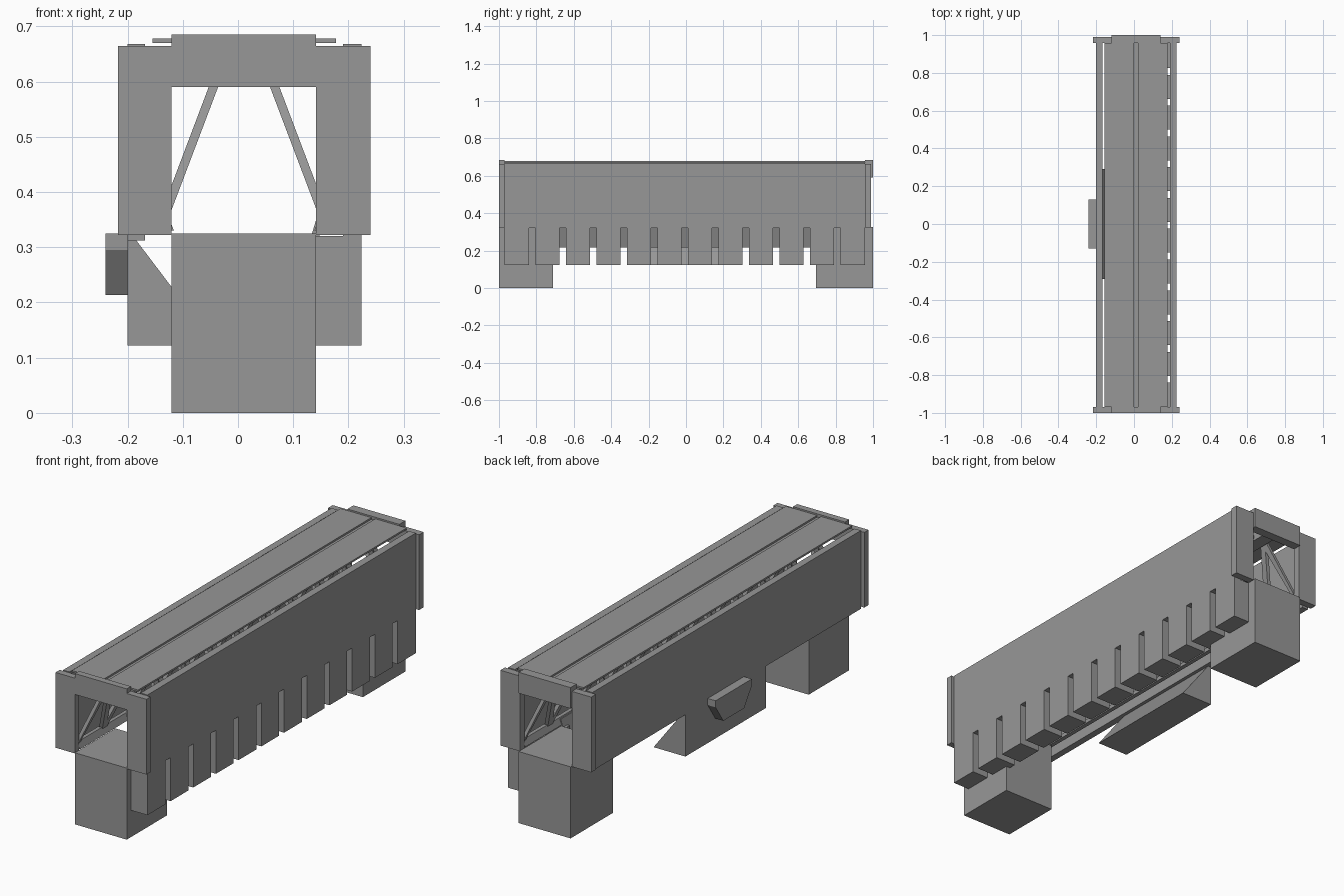
import bpy, math
from mathutils import Vector

if "Cube" in bpy.data.objects:
    bpy.data.objects.remove(bpy.data.objects["Cube"], do_unlink=True)

grey = bpy.data.materials.new("plain_grey")
grey.use_nodes = True
colour = (0.31, 0.31, 0.31, 1)
grey.diffuse_color = colour
grey.node_tree.nodes["Principled BSDF"].inputs["Base Color"].default_value = colour

MID = 0.011          # centre line of the hollow body
Y0, Y1 = -0.97, 0.957  # body ends


def prism(name, profile, start, end, axis="y"):
    """Extrude a closed profile: (x, z) along y, or (y, z) along x."""
    def place(p, t):
        return (p[0], t, p[1]) if axis == "y" else (t, p[0], p[1])
    n = len(profile)
    verts = [place(p, t) for t in (start, end) for p in profile]
    faces = [tuple(range(n)), tuple(range(2 * n - 1, n - 1, -1))]
    faces += [(i, i + n, (i + 1) % n + n, (i + 1) % n) for i in range(n)]
    mesh = bpy.data.meshes.new(name)
    mesh.from_pydata(verts, [], faces)
    mesh.materials.append(grey)
    obj = bpy.data.objects.new(name, mesh)
    bpy.context.collection.objects.link(obj)
    bpy.context.view_layer.objects.active = obj
    obj.select_set(True)
    bpy.ops.object.mode_set(mode="EDIT")
    bpy.ops.mesh.select_all(action="SELECT")
    bpy.ops.mesh.normals_make_consistent(inside=False)
    bpy.ops.object.mode_set(mode="OBJECT")
    obj.select_set(False)
    return obj


def box(name, x0, x1, y0, y1, z0, z1):
    return prism(name, [(x0, z0), (x1, z0), (x1, z1), (x0, z1)], y0, y1)


# End frames: inverted U with a raised centre on top
frame = [(-0.217, 0.322), (-0.12, 0.322), (-0.12, 0.59), (0.141, 0.59),
         (0.141, 0.322), (0.24, 0.322), (0.24, 0.664), (0.141, 0.664),
         (0.141, 0.685), (-0.12, 0.685), (-0.12, 0.664), (-0.217, 0.664)]
prism("front_frame", frame, -1, Y0)
prism("back_frame", frame, Y1, 0.99)
box("back_frame_lip", -0.12, 0.141, 0.99, 1, 0.59, 0.685)

# Legs
box("front_leg", -0.12, 0.141, -1, -0.71, 0, 0.325)
box("back_leg", -0.12, 0.141, 0.695, 1, 0, 0.325)

# Side walls
box("right_wall", -0.2, -0.168, Y0, Y1, 0.312, 0.668)
box("left_wall", 0.19, 0.224, Y0, Y1, 0.32, 0.668)

# Toothed skirt below the left wall, one block between each pair of slots
slots = [-0.007 + 0.163 * i for i in range(-5, 6)]
half = 0.018
edges = [Y0] + [y + s for y in slots for s in (-half, half)] + [Y1]
for a, b in zip(edges[::2], edges[1::2]):
    box("skirt_tooth", 0.12, 0.224, a, b, 0.122, 0.32)

# Sloped inner panel seen through the slots
prism("sloped_panel", [(0.102, 0.217), (0.115, 0.217), (0.158, 0.355), (0.143, 0.355)],
      -0.71, 0.695)

# Wedge keel and side handle on the right wall
prism("wedge_keel", [(-0.2, 0.32), (-0.2, 0.122), (-0.04, 0.122), (-0.19, 0.32)],
      -0.29, 0.29)
prism("side_handle", [(-0.13, 0.325), (-0.13, 0.295), (-0.075, 0.213),
                      (0.075, 0.213), (0.13, 0.295), (0.13, 0.325)], -0.24, -0.2, "x")

# Roof plates and the ridge beam below the groove
box("roof_plate_right", -0.155, 0, Y0, Y1, 0.67, 0.678)
box("roof_plate_left", 0.02, 0.177, Y0, Y1, 0.67, 0.678)
box("ridge_beam", -0.02, 0.042, Y0, Y1, 0.61, 0.67)

# Zigzag trusses leaning from the ridge to both lower edges
bays = 20
step = (Y1 - Y0) / bays
wide = 0.015
for side, label in ((-1, "right"), (1, "left")):
    top = (MID + side * 0.03, 0.635)
    foot = (MID + side * 0.139, 0.347)
    out = Vector((side * 0.017, 0, 0))
    for i in range(bays):
        ya, yb = Y0 + i * step, Y0 + (i + 1) * step
        if i % 2:
            ya, yb = yb, ya
        strut = box(label + "_truss_strut", 0, 1, 0, 1, 0, 1)
        corners = [Vector((p[0], y + w, p[1])) + out * k
                   for k in (0, 1)
                   for p, y, w in ((foot, ya, -wide), (foot, ya, wide),
                                   (top, yb, wide), (top, yb, -wide))]
        for v, c in zip(strut.data.vertices, corners):
            c.y = min(max(c.y, Y0), Y1)
            v.co = c
    x = foot[0]
    prism(label + "_truss_foot", [(x, 0.36), (x + side * 0.017, 0.36),
                                  (x + side * 0.008, 0.33), (x - side * 0.012, 0.33)], Y0, Y1)
